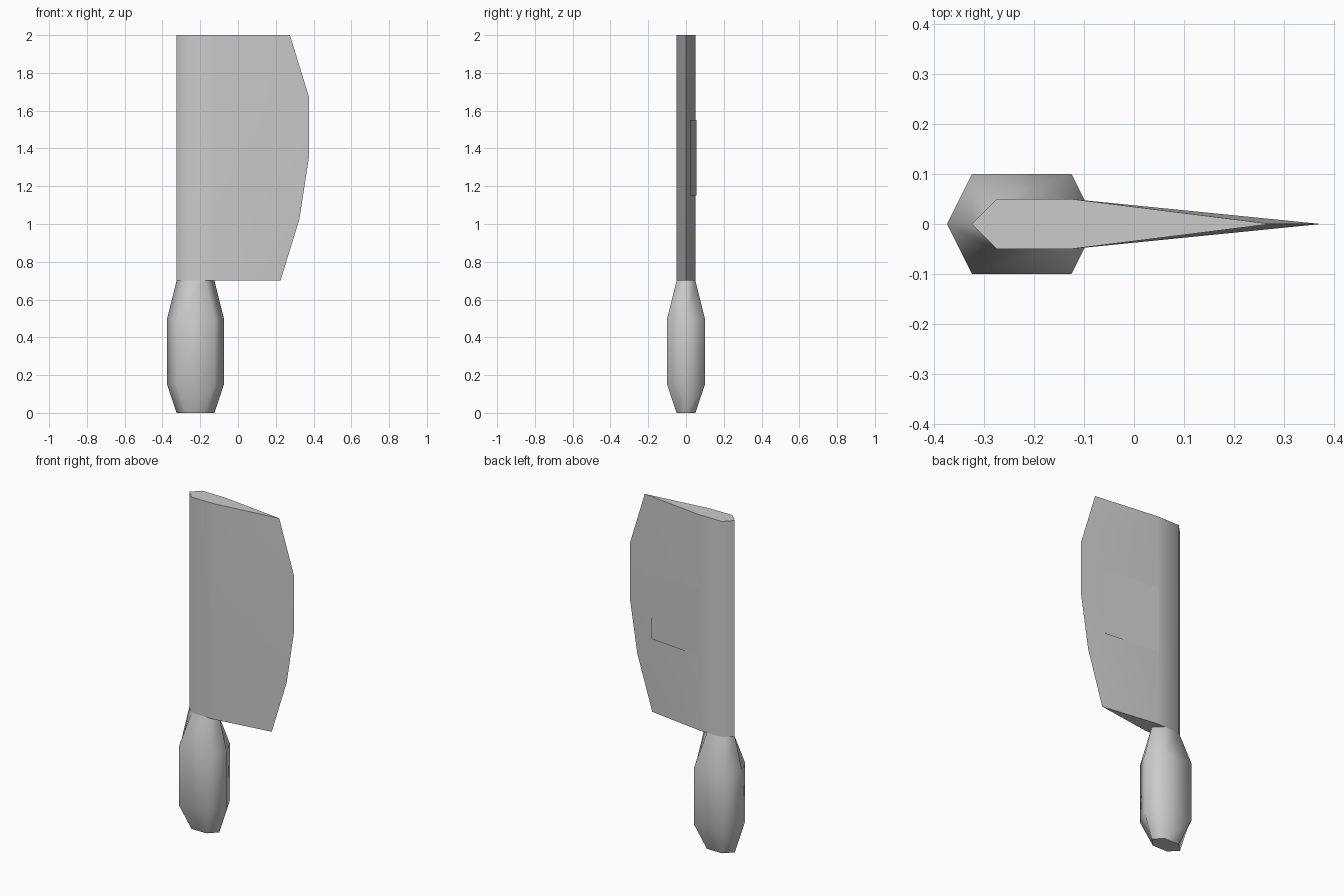
import bpy, math

if "Cube" in bpy.data.objects:
    bpy.data.objects.remove(bpy.data.objects["Cube"])


def loft(name, rings, cap_start=True, cap_end=True, angle=65):
    """Skin a stack of rings that all have the same number of points."""
    n = len(rings[0])
    verts = [p for ring in rings for p in ring]
    faces = []
    for r in range(len(rings) - 1):
        for i in range(n):
            j = (i + 1) % n
            faces.append((r * n + i, r * n + j, (r + 1) * n + j, (r + 1) * n + i))
    if cap_start:
        faces.append(tuple(reversed(range(n))))
    if cap_end:
        faces.append(tuple(range((len(rings) - 1) * n, len(rings) * n)))
    mesh = bpy.data.meshes.new(name)
    mesh.from_pydata(verts, [], faces)
    ob = bpy.data.objects.new(name, mesh)
    bpy.context.collection.objects.link(ob)
    bpy.ops.object.select_all(action='DESELECT')
    bpy.context.view_layer.objects.active = ob
    ob.select_set(True)
    bpy.ops.object.shade_smooth_by_angle(angle=math.radians(angle))
    return ob


def hexagon(x0, x1, bevel, half, z):
    """Counter-clockwise pointed hexagon from x0 to x1."""
    return [(x0, 0, z), (x0 + bevel, -half, z), (x1 - bevel, -half, z),
            (x1, 0, z), (x1 - bevel, half, z), (x0 + bevel, half, z)]


# Six-sided handle, swollen in the middle
handle = loft("handle", [
    hexagon(-0.325, -0.125, 0.05, 0.05, 0.0),
    hexagon(-0.375, -0.075, 0.05, 0.10, 0.15),
    hexagon(-0.375, -0.075, 0.05, 0.10, 0.5),
    hexagon(-0.325, -0.125, 0.05, 0.05, 0.7),
], cap_end=False)

# Wide blade: bevelled spine, wedge tapering to a curved cutting edge
edge_profile = [(0.225, 0.7), (0.325, 1.025), (0.375, 1.35), (0.375, 1.675), (0.275, 2.0)]
blade = loft("blade", [
    [(-0.325, 0, z), (-0.275, -0.05, z), (-0.125, -0.05, z),
     (x, 0, z), (-0.125, 0.05, z), (-0.275, 0.05, z)]
    for x, z in edge_profile
])

# Thin plate lying against the back face of the blade
panel_mesh = bpy.data.meshes.new("side_panel")
panel_mesh.from_pydata([(0.22, 0.02, 1.15), (-0.13, 0.055, 1.15),
                        (-0.13, 0.055, 1.55), (0.22, 0.02, 1.55)], [], [(0, 1, 2, 3)])
panel = bpy.data.objects.new("side_panel", panel_mesh)
bpy.context.collection.objects.link(panel)
